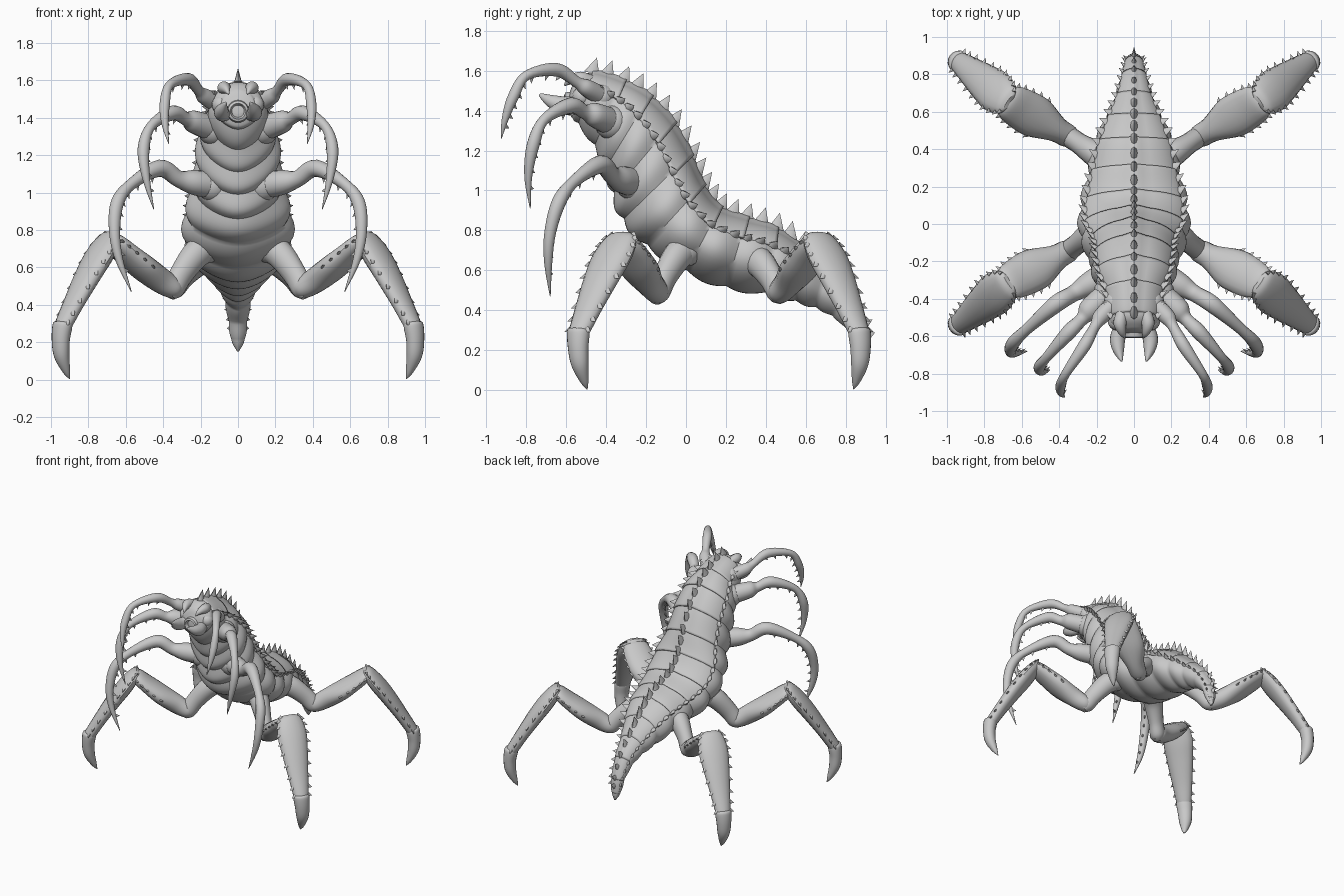
import bpy, bmesh
from math import sin, cos, pi, radians
from mathutils import Vector, Matrix

if "Cube" in bpy.data.objects:
    bpy.data.objects.remove(bpy.data.objects["Cube"])

grey = bpy.data.materials.new("chitin_grey")
grey.use_nodes = True
grey.diffuse_color = (0.58, 0.58, 0.58, 1)
grey.node_tree.nodes["Principled BSDF"].inputs["Base Color"].default_value = grey.diffuse_color
UP = Vector((0, 0, 1))
X = Vector((1, 0, 0))


def finish(name, bm, mirror=False, thickness=0):
    bmesh.ops.recalc_face_normals(bm, faces=bm.faces)
    mesh = bpy.data.meshes.new(name)
    bm.to_mesh(mesh)
    bm.free()
    mesh.materials.append(grey)
    mesh.shade_smooth()
    mesh.set_sharp_from_angle(angle=radians(42))
    ob = bpy.data.objects.new(name, mesh)
    bpy.context.collection.objects.link(ob)
    if thickness:
        ob.modifiers.new("thickness", 'SOLIDIFY').thickness = thickness
    if mirror:
        ob.modifiers.new("other_side", 'MIRROR')


def spline(rows, n):
    """Catmull-Rom through rows of numbers, n steps per span."""
    pts = [rows[0]] + list(rows) + [rows[-1]]
    out = []
    for i in range(1, len(pts) - 2):
        for k in range(n):
            t = k / n
            out.append([0.5 * (2 * b + (c - a) * t + (2 * a - 5 * b + 4 * c - d) * t ** 2
                               + (3 * b - a - 3 * c + d) * t ** 3)
                        for a, b, c, d in zip(*pts[i - 1:i + 3])])
    return out + [list(rows[-1])]


def skin(bm, loops, closed=True):
    rows = [[bm.verts.new(p) for p in loop] for loop in loops]
    count = len(rows[0])
    for a, b in zip(rows, rows[1:]):
        for j in range(count if closed else count - 1):
            k = (j + 1) % count
            bm.faces.new((a[j], a[k], b[k], b[j]))
    if closed:
        bm.faces.new(rows[0])
        bm.faces.new(rows[-1])


def spike(bm, base, direction, along, length, radius):
    """Thorn whose broad axis lies near 'along', thinner across."""
    d = direction.normalized()
    thin = d.cross(along).normalized()
    broad = thin.cross(d)
    m = Matrix((broad * radius, thin * radius * 0.55, d * length)).transposed().to_4x4()
    m.translation = base + d * length * 0.35
    bmesh.ops.create_cone(bm, cap_ends=True, segments=8, radius1=1, radius2=0, depth=1, matrix=m)


def tube(bm, rows, side, n=6, sides=16):
    """Elliptical tube from rows of x, y, z, half width, half thickness."""
    rows = spline(rows, n)
    mids = [Vector(r[:3]) for r in rows]
    rings = []
    for i, (c, r) in enumerate(zip(mids, rows)):
        tangent = (mids[min(i + 1, len(mids) - 1)] - mids[max(i - 1, 0)]).normalized()
        rings.append((c, side * max(r[3], 0.002), tangent.cross(side).normalized() * max(r[4], 0.002), tangent))
    skin(bm, [[c + u * cos(2 * pi * j / sides) + v * sin(2 * pi * j / sides)
               for j in range(sides)] for c, u, v, t in rings])
    return rings


def ball(bm, centre, radius):
    bmesh.ops.create_uvsphere(bm, u_segments=16, v_segments=10, radius=radius,
                              matrix=Matrix.Translation(centre))


# Body outline: back y, back z, belly y, belly z, half width
outline = [(-.58, 1.50, -.59, 1.42, .05), (-.55, 1.555, -.575, 1.375, .10), (-.47, 1.59, -.54, 1.33, .14),
           (-.32, 1.54, -.46, 1.22, .165), (-.19, 1.46, -.41, 1.10, .21), (-.075, 1.33, -.37, .98, .225),
           (.01, 1.17, -.32, .85, .24), (.075, 1.02, -.2, .72, .285), (.165, .905, 0, .59, .285),
           (.3, .85, .2, .51, .25), (.45, .80, .4, .48, .21), (.58, .71, .55, .44, .155),
           (.7, .6, .65, .41, .105), (.82, .48, .73, .37, .072), (.895, .33, .81, .3, .052),
           (.91, .22, .85, .21, .037), (.905, .155, .885, .15, .006)]
STEP = 10
frames = []
for ty, tz, by, bz, w in spline(outline, STEP):
    frames.append((Vector((0, (ty + by) / 2, (tz + bz) / 2)), max(w, .004),
                   Vector((0, (ty - by) / 2, (tz - bz) / 2))))

# Segmented soft body: creased rings, belly narrower than the flanks
bm = bmesh.new()
loops = []
for i, (c, w, v) in enumerate(frames):
    swell = 0.94 + 0.11 * abs(sin(pi * i / STEP))
    loop = []
    for j in range(40):
        a = 2 * pi * j / 40
        low = max(0, -sin(a))
        loop.append(c + X * (w * swell * cos(a) * (1 - 0.25 * low * low))
                    + v * sin(a) * (swell if low else 1))
    loops.append(loop)
skin(bm, loops)
finish("body", bm)

# Overlapping back plates with a raised keel
bm = bmesh.new()
start = 2 * STEP
for s in range(start, len(frames) - 1, STEP):
    loops = []
    for i in range(s, min(s + STEP + 2, len(frames))):
        c, w, v = frames[i]
        flare = 1.02 + 0.05 * (i - s) / STEP
        arc = [radians(30 + 5 * j) for j in range(25)]
        loops.append([c + X * (w * flare * cos(a))
                      + v * flare * (sin(a) + 0.09 * max(0, 1 - abs(a - pi / 2) * 4)) for a in arc])
    skin(bm, loops, closed=False)
finish("back_plates", bm, thickness=0.014)

# Saw-toothed keel and plate edge thorns
keel, edges = bmesh.new(), bmesh.new()
for i in range(start, len(frames) - 14):
    c, w, v = frames[i]
    back = (frames[i + 1][0] - c).normalized()
    size = 0.35 + 0.65 * min(1, w / 0.17)
    if i % 5 == 0:
        spike(keel, c + v * 1.06, v.normalized() + UP * 0.5 + back * 0.2, back, 0.095 * size, 0.045 * size)
    if i % 4 == 0:
        edge = c + X * (w * 0.9) + v * 0.54
        spike(edges, edge, X + v.normalized() * 0.7 + back * 0.5, back, 0.055 * size, 0.028 * size)
finish("keel_teeth", keel)
finish("edge_thorns", edges, mirror=True)

# Face: mandibles, brow horns, cheeks, mouth ring
bm = bmesh.new()
tube(bm, [(.05, -.50, 1.43, .04, .04), (.085, -.60, 1.425, .042, .045), (.085, -.67, 1.445, .032, .034),
          (.07, -.725, 1.475, .01, .012), (.065, -.735, 1.48, .003, .003)], X)
finish("mandible", bm, mirror=True)
bm = bmesh.new()
tube(bm, [(.06, -.47, 1.54, .035, .035), (.075, -.53, 1.56, .035, .035), (.065, -.58, 1.55, .022, .022),
          (.05, -.61, 1.525, .003, .003)], X)
finish("brow_horn", bm, mirror=True)
bm = bmesh.new()
ball(bm, (.09, -.52, 1.47), .05)
finish("cheek", bm, mirror=True)
bm = bmesh.new()
skin(bm, [[Vector((r * cos(2 * pi * j / 24), y, 1.435 + r * sin(2 * pi * j / 24))) for j in range(24)]
          for r, y in ((.065, -.55), (.055, -.605), (.042, -.61), (.032, -.585))])
finish("mouth_ring", bm)


def heading_side(a, b):
    d = b - a
    return Vector((d.y, -d.x, 0)).normalized()


# Slender clawed arms: x, y, z, radius
arms = {
    "upper_arm": [(.10, -.42, 1.47, .05), (.18, -.50, 1.515, .043), (.21, -.55, 1.545, .028),
                  (.265, -.65, 1.605, .034), (.365, -.80, 1.575, .024), (.392, -.865, 1.47, .028),
                  (.39, -.905, 1.36, .018), (.37, -.925, 1.26, .002)],
    "middle_arm": [(.13, -.37, 1.34, .07), (.24, -.46, 1.38, .06), (.28, -.51, 1.395, .036),
                   (.35, -.58, 1.425, .04), (.465, -.71, 1.355, .026), (.505, -.765, 1.23, .032),
                   (.49, -.79, 1.07, .02), (.45, -.78, .91, .002)],
    "lower_arm": [(.13, -.26, 1.04, .075), (.24, -.325, 1.055, .066), (.32, -.37, 1.075, .045),
                  (.42, -.43, 1.13, .046), (.57, -.56, 1.045, .03), (.645, -.635, .945, .036),
                  (.66, -.68, .79, .03), (.635, -.69, .64, .021), (.57, -.68, .47, .002)],
}
for name, rows in arms.items():
    side = heading_side(Vector(rows[0][:3]), Vector(rows[4][:3]))
    bm = bmesh.new()
    rings = tube(bm, [r + (r[3],) for r in rows], side)
    for c, u, v, t in rings[len(rings) // 2 - 4:-4:3]:
        spike(bm, c + v * 0.85, v.normalized() + t * 0.4, t, 0.036, 0.016)
    finish(name, bm, mirror=True)
    bm = bmesh.new()
    ball(bm, rows[0][:3], rows[0][3] * 1.25)
    finish(name + "_socket", bm, mirror=True)

# Walking legs: hip, low joint, knee, ankle, claw tip
legs = {
    "front_leg": [(.17, .0, .71), (.345, -.14, .485), (.685, -.325, .755), (.94, -.54, .28), (.9, -.495, .004)],
    "rear_leg": [(.14, .33, .66), (.345, .465, .485), (.685, .665, .755), (.94, .87, .28), (.9, .84, .004)],
}


def limb(a, b, profile, bow):
    """Rows along a-b from (position, half width, half thickness)."""
    return [(*(a.lerp(b, f) + bow * sin(pi * f)), w, t) for f, w, t in profile]


def fringe(bm, rings, lift):
    """Thorns along both edges of a flat limb."""
    for c, u, v, t in rings:
        for s in (-1, 1):
            spike(bm, c + u * s * 0.94 + v * lift, u * s / u.length + t * 0.5, t, 0.034, 0.017)


for name, joints in legs.items():
    hip, low, knee, ankle, tip = [Vector(p) for p in joints]
    side = heading_side(low, ankle)
    out = Vector((-side.y, side.x, 0))

    bm = bmesh.new()
    tube(bm, limb(hip, low, ((0, .075, .08), (.35, .07, .076), (.75, .056, .066),
                             (1, .055, .06), (1.12, .03, .03)), UP * .035), side)
    ball(bm, hip, .09)
    finish(name + "_hip", bm, mirror=True)

    bm = bmesh.new()
    rings = tube(bm, limb(low, knee, ((-.1, .03, .03), (0, .06, .055), (.2, .07, .068), (.5, .112, .066),
                                      (.75, .112, .056), (.95, .095, .046), (1.03, .06, .02)), UP * -.015), side)
    fringe(bm, rings[18:-2:3], 0)
    finish(name + "_thigh", bm, mirror=True)

    bm = bmesh.new()
    rings = tube(bm, limb(knee, ankle, ((-.07, .05, .015), (0, .09, .042), (.2, .112, .055), (.45, .1, .054),
                                        (.75, .076, .046), (.97, .057, .042), (1.03, .045, .035)), UP * .02), side)
    fringe(bm, rings[3:-5:3], -0.3)
    finish(name + "_shin", bm, mirror=True)

    bm = bmesh.new()
    tube(bm, limb(ankle, tip, ((-.1, .045, .035), (-.04, .06, .05), (.25, .054, .046), (.55, .045, .04),
                               (.85, .022, .02), (1, .002, .002)), out * .03), side)
    finish(name + "_claw", bm, mirror=True)
